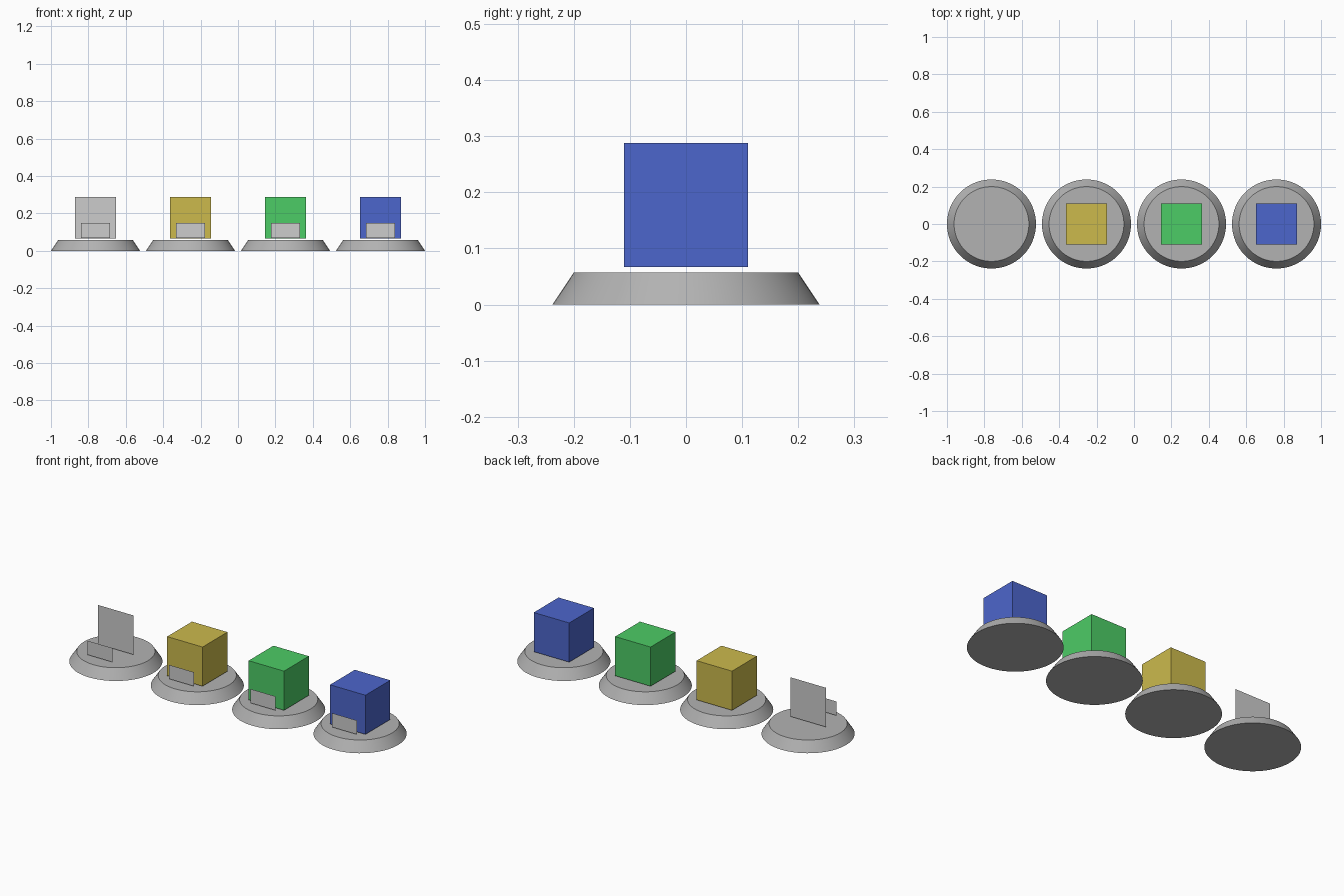
import bpy, math

if "Cube" in bpy.data.objects:
    bpy.data.objects.remove(bpy.data.objects["Cube"])


def srgb(c):
    return c / 12.92 if c <= 0.04045 else ((c + 0.055) / 1.055) ** 2.4


def material(name, r, g, b):
    m = bpy.data.materials.new(name)
    m.diffuse_color = (srgb(r), srgb(g), srgb(b), 1)
    m.use_nodes = True
    m.node_tree.nodes["Principled BSDF"].inputs["Base Color"].default_value = m.diffuse_color
    return m


base_grey = material("base_grey", 0.70, 0.70, 0.70)
plate_grey = material("plate_grey", 0.80, 0.80, 0.80)
yellow = material("yellow", 0.80, 0.73, 0.30)
green = material("green", 0.30, 0.80, 0.40)
blue = material("blue", 0.30, 0.40, 0.80)


def finish(name, mat):
    ob = bpy.context.object
    ob.name = name
    ob.data.materials.append(mat)
    return ob


def upright_plate(name, x, y, z, w, h, mat):
    # single sheet facing the front
    bpy.ops.mesh.primitive_plane_add(size=1, location=(x, y, z),
                                     rotation=(math.pi / 2, 0, 0))
    finish(name, mat).scale = (w, h, 1)


SPACING, SIZE, CUBE_Z = 0.508, 0.221, 0.1775

for i, (label, mat) in enumerate([("blank", None), ("yellow", yellow),
                                  ("green", green), ("blue", blue)]):
    x = (i - 1.5) * SPACING

    # round tapered pedestal
    bpy.ops.mesh.primitive_cone_add(vertices=64, radius1=0.238, radius2=0.2,
                                    depth=0.057, location=(x, 0, 0.0285))
    finish(label + "_pedestal", base_grey)
    bpy.ops.object.shade_smooth_by_angle(angle=math.radians(30))

    # floating cube, or a blank panel on the first pedestal
    if mat:
        bpy.ops.mesh.primitive_cube_add(size=SIZE, location=(x, 0, CUBE_Z))
        finish(label + "_cube", mat)
    else:
        upright_plate("blank_panel", x, 0, CUBE_Z, SIZE, SIZE, plate_grey)

    # small sign in front
    upright_plate(label + "_sign", x, -0.14, 0.109, 0.156, 0.079, plate_grey)
